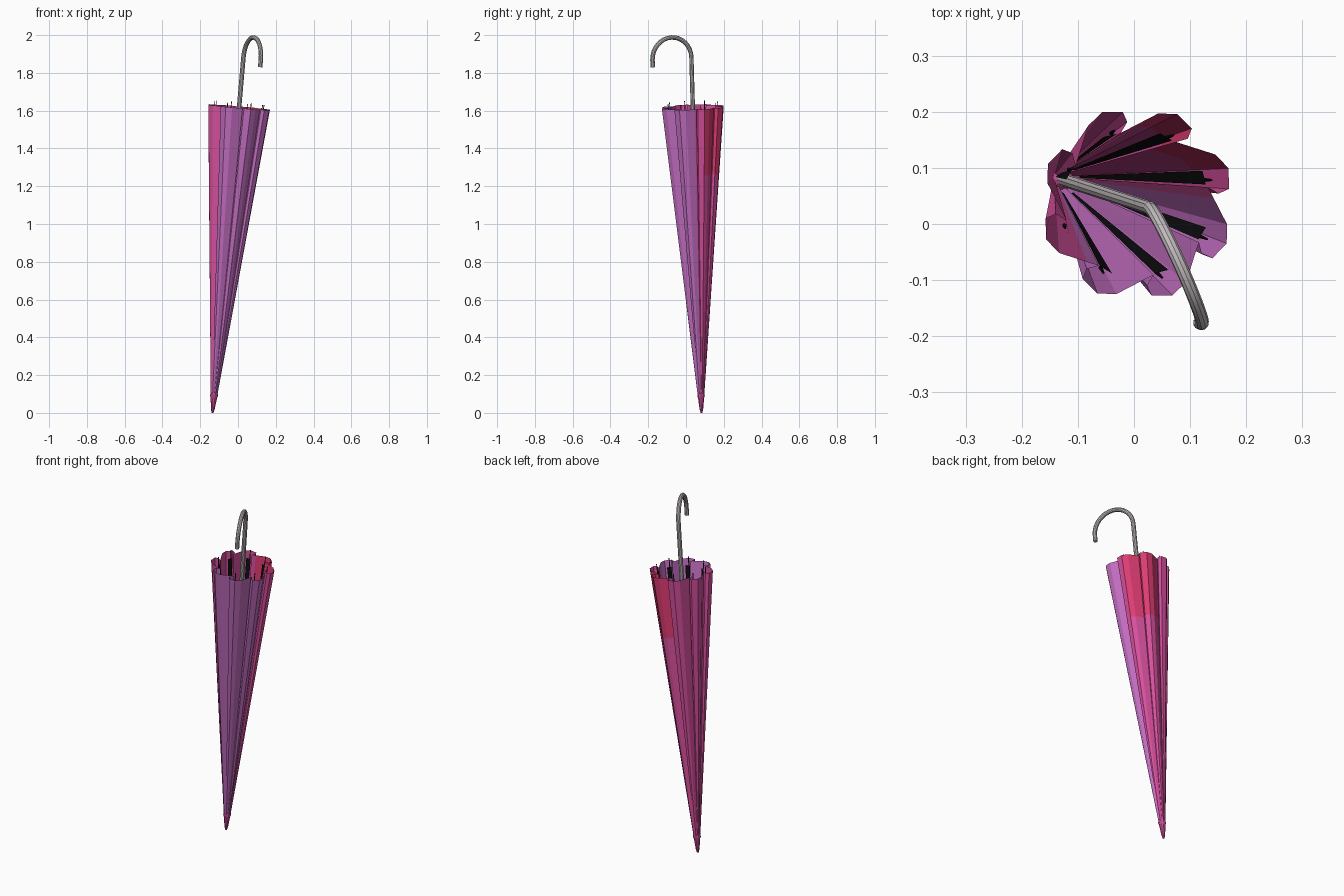
import bpy, bmesh, math
from mathutils import Vector, Matrix

if "Cube" in bpy.data.objects:
    bpy.data.objects.remove(bpy.data.objects["Cube"])


def mat(name, rgb):
    m = bpy.data.materials.new(name)
    lin = [(c / 255 / 12.92) if c < 11 else ((c / 255 + 0.055) / 1.055) ** 2.4 for c in rgb]
    m.diffuse_color = (*lin, 1)
    m.use_nodes = True
    m.node_tree.nodes["Principled BSDF"].inputs["Base Color"].default_value = m.diffuse_color
    return m


PURPLE = mat("purple cloth", (195, 110, 193))
PINK = mat("pink cloth", (215, 80, 158))
RED = mat("red cloth", (222, 60, 115))
BLACK = mat("black ribs", (14, 14, 16))
GREY = mat("light grey metal", (196, 188, 190))

# Leaning frame: the tip is the origin, local z runs along the shaft
TIP = Vector((-0.135, 0.082, 0))
D = (Vector((0.006, 0.036, 1.62)) - TIP).normalized()
U = (Vector((1, 0, 0)) - D * D.x).normalized()
V = D.cross(U)
FRAME = Matrix.Translation(TIP) @ Matrix((U, V, D)).transposed().to_4x4()
RIM, START, LOBES = 1.625, 0.1, 8


def spread(s):
    return 0.11 + 0.89 * (s - START) / (RIM - START)


def polar(r, deg, s):
    a = math.radians(deg)
    k = spread(s)
    return Vector((r * k * math.cos(a), r * k * math.sin(a), s))


def finish(name, bm, mats):
    bm.transform(FRAME)
    me = bpy.data.meshes.new(name)
    bm.to_mesh(me)
    bm.free()
    for m in mats:
        me.materials.append(m)
    ob = bpy.data.objects.new(name, me)
    bpy.context.collection.objects.link(ob)
    return ob


# Canopy: eight swirled pleats tapering to the tip
pleat = [(.137, 49), (.165, 32), (.175, 21), (.166, 9), (.147, 7), (.130, 13)]
section = [(r, a - 360 / LOBES * k) for k in range(LOBES) for r, a in pleat]
bm = bmesh.new()
rings = [[bm.verts.new(polar(r, a, s)) for r, a in section] for s in (START, 1.27, RIM)]
n = len(section)
for j in range(2):
    for i in range(n):
        q = (i + 1) % n
        f = bm.faces.new((rings[j][q], rings[j][i], rings[j + 1][i], rings[j + 1][q]))
        c = f.calc_center_median()
        ang = math.degrees(math.atan2(c.y, c.x))
        if -135 < ang < 0:
            f.material_index = 0
        elif 20 < ang < 85 and j == 1:
            f.material_index = 2
        else:
            f.material_index = 1
bm.normal_update()
finish("canopy", bm, [PURPLE, PINK, RED])

# Ferrule: pointed cap below the canopy
bm = bmesh.new()
prof = [(.005, 0), (.010, .02), (.017, .08), (.021, .09), (.019, .105), (.010, .12)]
loops = [[bm.verts.new((r * math.cos(t * math.pi / 5), r * math.sin(t * math.pi / 5), z))
          for t in range(10)] for r, z in prof]
for a, b in zip(loops, loops[1:]):
    for i in range(10):
        bm.faces.new((a[i], a[(i + 1) % 10], b[(i + 1) % 10], b[i]))
bm.faces.new(loops[0][::-1])
bm.faces.new(loops[-1])
finish("ferrule", bm, [PINK])

# Ribs: dark strips inside each pleat with small tips above the rim
bm = bmesh.new()
for k in range(LOBES):
    o = -360 / LOBES * k
    bm.faces.new([bm.verts.new(polar(r, a + o, s)) for r, a, s in
                  ((.131, 15, .2), (.134, 26, .2), (.134, 26, 1.6), (.131, 15, 1.6))])
    lo, hi = polar(.136, 18 + o, 1.55), polar(.136, 18 + o, 1.648)
    bmesh.ops.create_cone(bm, cap_ends=True, segments=6, radius1=.004, radius2=.002,
                          depth=(hi - lo).length,
                          matrix=Matrix.Translation((lo + hi) / 2) @
                          (hi - lo).to_track_quat('Z', 'Y').to_matrix().to_4x4())
finish("ribs", bm, [BLACK])

# Shaft and hooked handle: one swept tube
H = Vector((0.41, -0.91, 0))
H = (H - D * H.dot(D)).normalized()
R = 0.113
bend = TIP + D * (1.882 / D.z)
path = [TIP + D * 0.1, TIP + D * 1.6, TIP + D * 1.8]
for i in range(17):
    t = math.pi * i / 16
    path.append(bend + H * R * (1 - math.cos(t)) + D * R * math.sin(t))
path.append(path[-1] - D * 0.038)
cu = bpy.data.curves.new("handle", 'CURVE')
cu.dimensions = '3D'
cu.bevel_depth = 0.012
cu.bevel_resolution = 3
cu.use_fill_caps = True
sp = cu.splines.new('POLY')
sp.points.add(len(path) - 1)
for p, co in zip(sp.points, path):
    p.co = (*co, 1)
cu.materials.append(GREY)
handle = bpy.data.objects.new("handle", cu)
bpy.context.collection.objects.link(handle)
bpy.context.view_layer.objects.active = handle
handle.select_set(True)
bpy.ops.object.convert(target='MESH')
bpy.ops.object.shade_smooth_by_angle()
